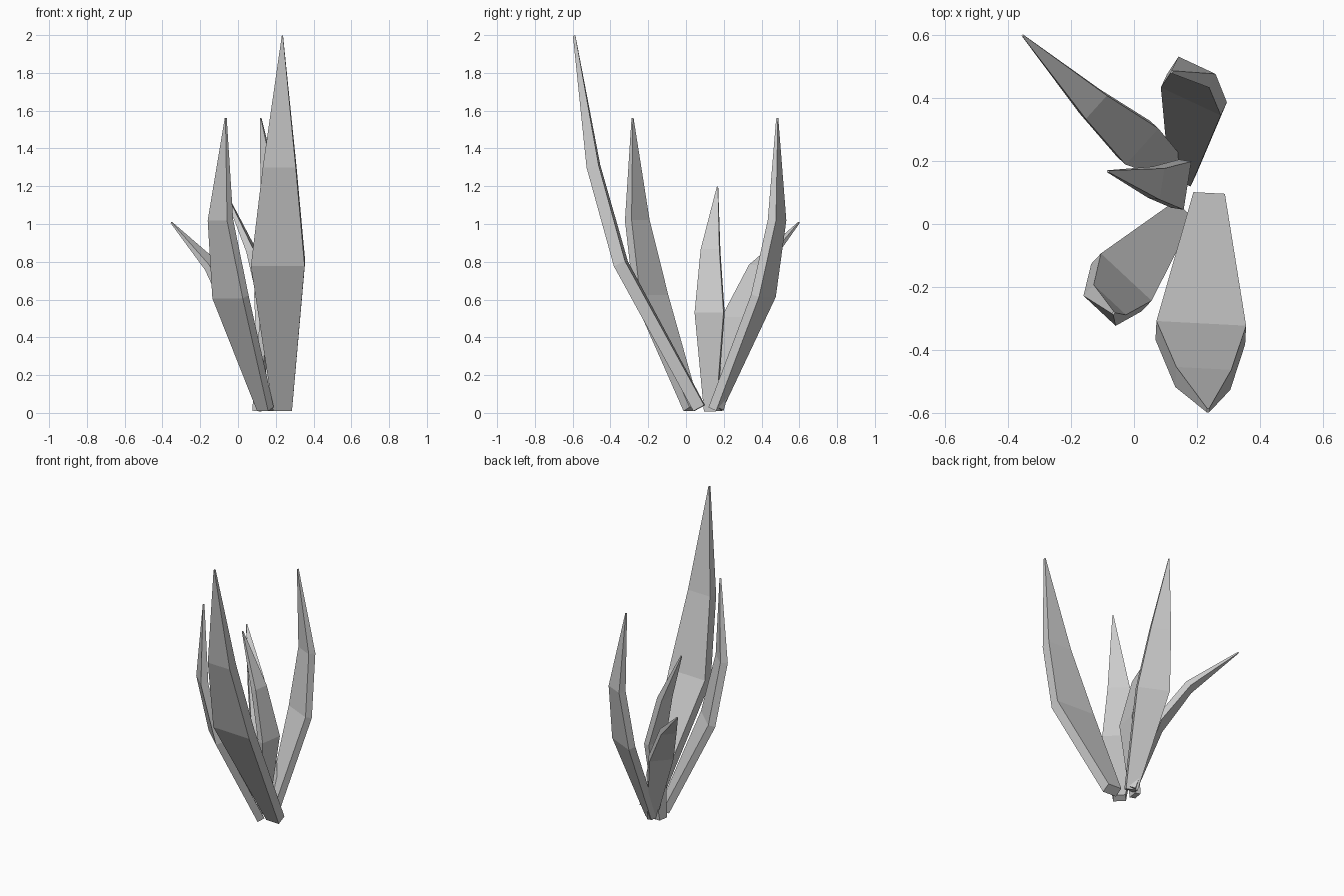
import bpy, bmesh
from math import cos, sin, radians
from mathutils import Vector

if "Cube" in bpy.data.objects:
    bpy.data.objects.remove(bpy.data.objects["Cube"])


def leaf(name, side_deg, thick, rows):
    """Flat bent blade; rows are (x, y, z, width) from base to tip."""
    side = Vector((cos(radians(side_deg)), sin(radians(side_deg)), 0))
    pts = [Vector(r[:3]) for r in rows]
    bm = bmesh.new()
    rings = []
    for i, (p, r) in enumerate(zip(pts, rows)):
        tangent = pts[min(i + 1, len(pts) - 1)] - pts[max(i - 1, 0)]
        n = side.cross(tangent).normalized()
        t = thick * (0.2 if i == len(pts) - 1 else 1) / 2
        w = r[3] / 2
        rings.append([bm.verts.new(p + side * w * a + n * t * b)
                      for a, b in ((-1, -1), (1, -1), (1, 1), (-1, 1))])
    for a, b in zip(rings, rings[1:]):
        for k in range(4):
            j = (k + 1) % 4
            bm.faces.new((a[k], a[j], b[j], b[k]))
    bm.faces.new(rings[0][::-1])
    bm.faces.new(rings[-1])
    bmesh.ops.recalc_face_normals(bm, faces=bm.faces)
    me = bpy.data.meshes.new(name)
    bm.to_mesh(me)
    bm.free()
    bpy.context.collection.objects.link(bpy.data.objects.new(name, me))


# tall front blade
leaf("tall_front_leaf", -3, 0.065, [
    (0.237, 0.07, 0.025, 0.10), (0.212, -0.345, 0.79, 0.285),
    (0.22, -0.49, 1.305, 0.175), (0.235, -0.592, 1.997, 0.006)])
# medium blades, left front and back
leaf("left_front_leaf", -43, 0.048, [
    (0.145, 0.03, 0.02, 0.08), (-0.04, -0.185, 0.615, 0.22),
    (-0.093, -0.258, 1.02, 0.14), (-0.065, -0.283, 1.56, 0.006)])
leaf("back_leaf", -25, 0.048, [
    (0.155, 0.155, 0.02, 0.075), (0.19, 0.41, 0.62, 0.21),
    (0.19, 0.482, 1.02, 0.13), (0.12, 0.483, 1.56, 0.006)])
# outward drooping blade
leaf("left_back_leaf", 48, 0.04, [
    (0.15, 0.165, 0.02, 0.06), (0.012, 0.258, 0.5, 0.155),
    (-0.13, 0.38, 0.77, 0.10), (-0.353, 0.598, 1.008, 0.006)])
# inner blade
leaf("inner_leaf", 81, 0.04, [
    (0.10, 0.13, 0.01, 0.065), (0.15, 0.125, 0.53, 0.155),
    (0.07, 0.13, 0.86, 0.10), (-0.082, 0.167, 1.197, 0.006)])
